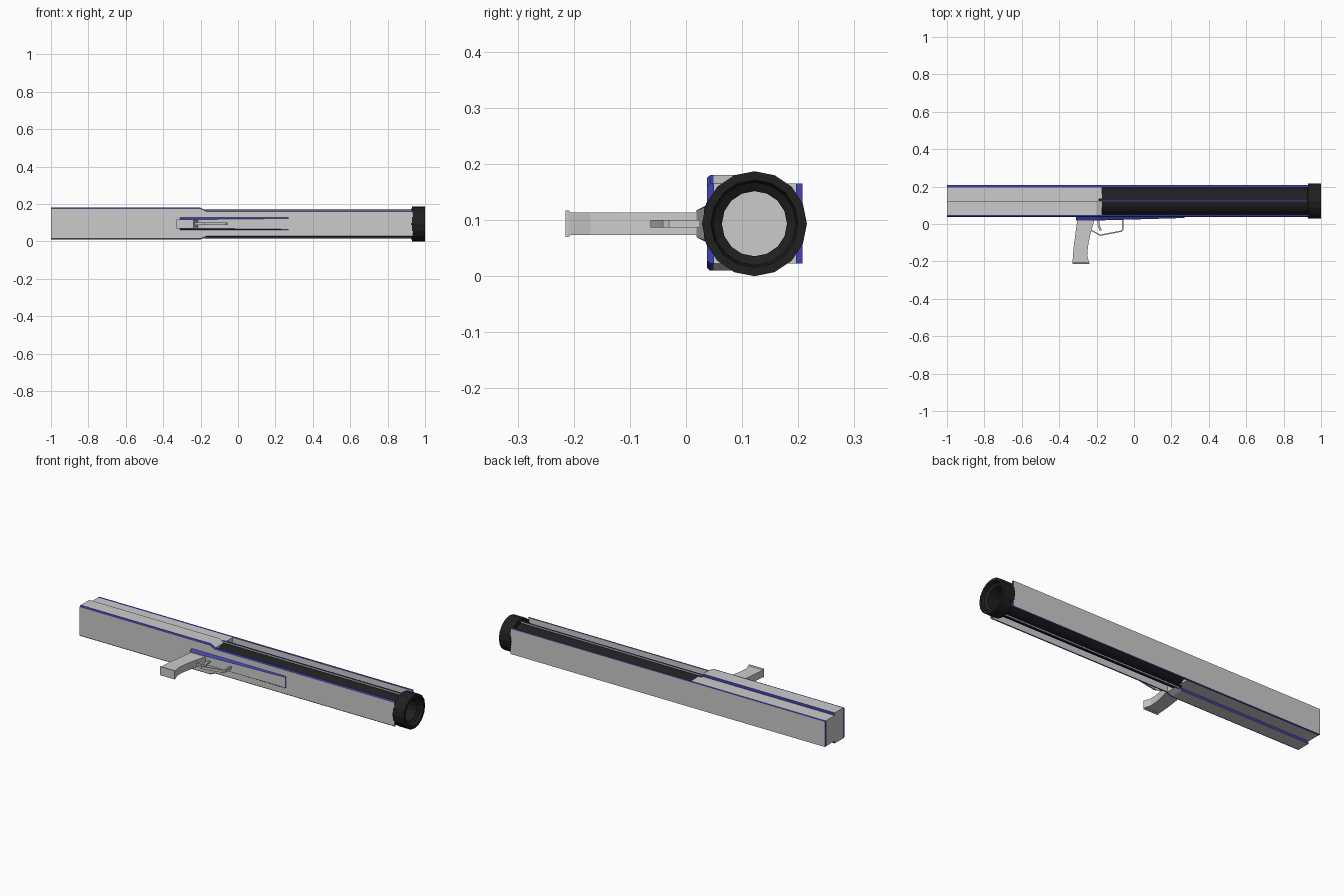
import bpy, bmesh, math
from mathutils import Vector

if "Cube" in bpy.data.objects:
    bpy.data.objects.remove(bpy.data.objects["Cube"])


def material(name, rgb):
    m = bpy.data.materials.new(name)
    m.diffuse_color = (*rgb, 1)
    m.use_nodes = True
    m.node_tree.nodes["Principled BSDF"].inputs["Base Color"].default_value = m.diffuse_color
    return m


GREY = material("light grey", (0.6, 0.6, 0.6))
BLACK = material("black", (0.014, 0.014, 0.014))
BLUE = material("blue", (0.05, 0.06, 0.46))
CY, CZ = 0.122, 0.0935          # barrel axis


def finish(name, bm, mats, rule=None):
    bmesh.ops.recalc_face_normals(bm, faces=bm.faces)
    if rule:
        for f in bm.faces:
            f.material_index = 1 if rule(f.normal) else 0
    me = bpy.data.meshes.new(name)
    bm.to_mesh(me)
    bm.free()
    for m in mats:
        me.materials.append(m)
    ob = bpy.data.objects.new(name, me)
    bpy.context.collection.objects.link(ob)
    return ob


def loft(name, rings, mats, rule=None, closed=False):
    """Skin rings of points; cap the ends, or join last to first if closed."""
    bm = bmesh.new()
    vs = [[bm.verts.new(p) for p in r] for r in rings]
    n = len(rings[0])
    pairs = list(zip(vs, vs[1:])) + ([(vs[-1], vs[0])] if closed else [])
    for a, b in pairs:
        for i in range(n):
            j = (i + 1) % n
            bm.faces.new((a[i], a[j], b[j], b[i]))
    if not closed:
        bm.faces.new(vs[0])
        bm.faces.new(vs[-1])
    return finish(name, bm, mats, rule)


def box(name, x, y, z, mats, rule=None):
    ring = lambda t: [(t, y[0], z[0]), (t, y[1], z[0]), (t, y[1], z[1]), (t, y[0], z[1])]
    return loft(name, [ring(x[0]), ring(x[1])], mats, rule)


def lathe(name, profile, sides, mats):
    """Spin a closed (x, radius) profile about the barrel axis."""
    rings = []
    for i in range(sides):
        a = 2 * math.pi * i / sides
        rings.append([(x, CY + r * math.cos(a), CZ + r * math.sin(a)) for x, r in profile])
    return loft(name, rings, mats, closed=True)


def slab(name, prof, layers, mats, rule=None):
    """x-z outline stacked along y; layers are (y, inset toward mid height)."""
    rings = []
    for y, ins in layers:
        rings.append([(x, y, z + (-ins if z > CZ else ins)) for x, z in prof])
    return loft(name, rings, mats, rule)


edge = lambda n: abs(n.y) < 0.9

# Barrel and muzzle ring
barrel = lathe("barrel", [(-0.19, 0.06), (0.95, 0.06), (0.95, 0.073), (-0.19, 0.073)], 32, [BLACK])
lathe("muzzle_ring", [(0.925, 0.058), (0.975, 0.058), (0.985, 0.074), (1.0, 0.078),
                      (1.0, 0.0935), (0.93, 0.0935)], 16, [BLACK])

# Rear housing: taller front half with a blue step, lower back half
top, bot, low_t, low_b = 0.18, 0.01, 0.165, 0.023
tall = [(-1, bot), (-0.2, bot), (-0.17, low_b), (-0.17, low_t), (-0.2, top), (-1, top)]
slab("rear_housing_front", tall, [(0.049, 0), (CY, 0)], [GREY, BLUE], lambda n: n.y > 0.9)
box("rear_housing_back", (-0.999, -0.17), (CY - 0.01, 0.196), (low_b, low_t), [GREY])

# Side plates with blue edges
front_prof = [(-1, bot), (-0.2, bot), (-0.17, low_b), (0.935, low_b),
              (0.935, low_t), (-0.17, low_t), (-0.2, top), (-1, top)]
slab("front_side_plate", front_prof, [(0.037, 0.005), (0.043, 0), (0.05, 0)], [GREY, BLUE], edge)
back_prof = [(-1, low_b), (0.935, low_b), (0.935, low_t), (-1, low_t)]
slab("back_side_plate", back_prof, [(0.196, 0), (0.208, 0)], [GREY, BLUE], edge)

# Thin rails above and below the barrel
for name, z in (("top_rail", (0.16, 0.174)), ("bottom_rail", (0.014, 0.028))):
    box(name, (-0.18, 0.935), (CY - 0.005, CY + 0.004), z, [GREY, BLUE],
        lambda n: abs(n.z) > 0.9)

# Tapered mount under the grip, blue sides
rings = []
for x, y, h in ((-0.31, 0.019, 0.024), (-0.19, 0.019, 0.024), (0.27, 0.032, 0.029)):
    rings.append([(x, y, CZ - h), (x, y, CZ + h), (x, 0.038, CZ + 0.034), (x, 0.038, CZ - 0.034)])
loft("grip_mount", rings, [GREY, BLUE], edge)

# Pistol grip, lofted down -y, with flared base
rings = []
for y, x0, x1, h in ((0.022, -0.303, -0.212, 0.02), (-0.05, -0.313, -0.232, 0.02),
                     (-0.12, -0.322, -0.246, 0.02), (-0.17, -0.327, -0.25, 0.02),
                     (-0.205, -0.328, -0.24, 0.02), (-0.21, -0.329, -0.239, 0.024),
                     (-0.2145, -0.329, -0.239, 0.024)):
    rings.append([(x0, y, CZ - h), (x1, y, CZ - h), (x1, y, CZ + h), (x0, y, CZ + h)])
loft("pistol_grip", rings, [GREY])


def strip(name, path, t, h):
    """Flat strip of thickness t along an x-y path."""
    pts = [Vector(p) for p in path]
    rings = []
    for i, p in enumerate(pts):
        d = (pts[min(i + 1, len(pts) - 1)] - pts[max(i - 1, 0)]).normalized()
        n = Vector((-d.y, d.x)) * t / 2
        a, b = p + n, p - n
        rings.append([(a.x, a.y, CZ - h), (b.x, b.y, CZ - h), (b.x, b.y, CZ + h), (a.x, a.y, CZ + h)])
    return loft(name, rings, [GREY])


# Trigger guard and trigger
strip("trigger_guard", [(-0.24, -0.025), (-0.225, -0.036), (-0.18, -0.06),
                        (-0.066, -0.038), (-0.06, -0.03), (-0.06, 0.025)], 0.007, 0.007)
strip("trigger", [(-0.19, 0.025), (-0.19, -0.005), (-0.178, -0.035)], 0.012, 0.005)
